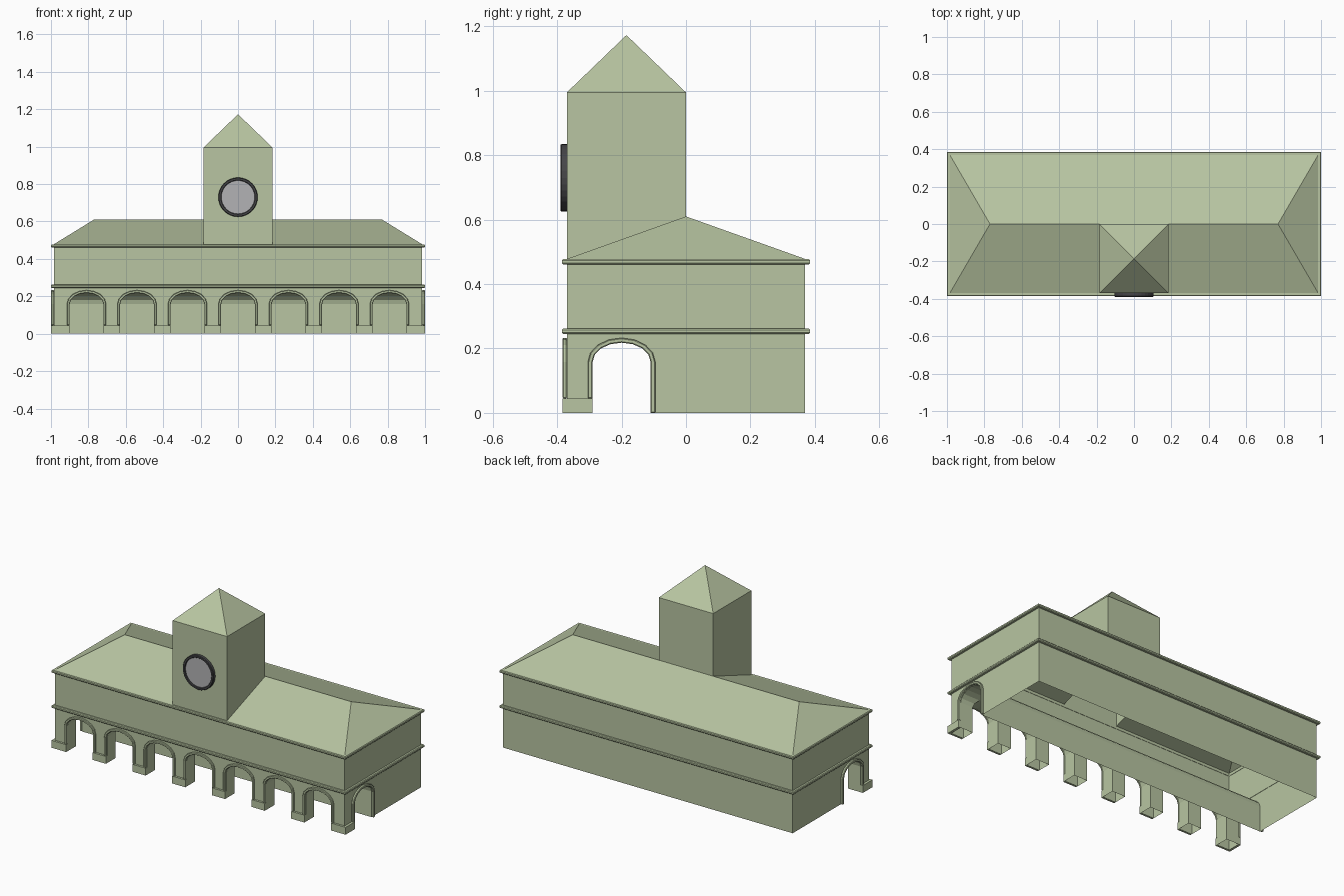
import bpy, bmesh, math
from mathutils import Vector

if "Cube" in bpy.data.objects:
    bpy.data.objects.remove(bpy.data.objects["Cube"])


def material(name, rgb):
    m = bpy.data.materials.new(name)
    m.diffuse_color = (*rgb, 1)
    m.use_nodes = True
    m.node_tree.nodes["Principled BSDF"].inputs["Base Color"].default_value = m.diffuse_color
    return m


GREEN = material("pale_green", (0.48, 0.56, 0.36))
DARK = material("dark_rim", (0.06, 0.06, 0.065))
LIGHT = material("light_dial", (0.45, 0.45, 0.46))


def finish(name, bm, mat=GREEN):
    bmesh.ops.recalc_face_normals(bm, faces=bm.faces)
    me = bpy.data.meshes.new(name)
    bm.to_mesh(me)
    bm.free()
    me.materials.append(mat)
    ob = bpy.data.objects.new(name, me)
    bpy.context.collection.objects.link(ob)
    return ob


def from_faces(name, verts, faces):
    bm = bmesh.new()
    vs = [bm.verts.new(v) for v in verts]
    for f in faces:
        bm.faces.new([vs[i] for i in f])
    return finish(name, bm)


def prism(name, pts, axis, a, b, mat=GREEN):
    """Extrude a (u, z) outline along x or y from a to b."""
    bm = bmesh.new()
    vs = [bm.verts.new((a, u, z) if axis == "x" else (u, a, z)) for u, z in pts]
    face = bm.faces.new(vs)
    new = bmesh.ops.extrude_face_region(bm, geom=[face])["geom"]
    d = Vector((b - a, 0, 0)) if axis == "x" else Vector((0, b - a, 0))
    bmesh.ops.translate(bm, vec=d, verts=[g for g in new if isinstance(g, bmesh.types.BMVert)])
    return finish(name, bm, mat)


def rect(u0, u1, z0, z1):
    return [(u0, z0), (u1, z0), (u1, z1), (u0, z1)]


def arch(c, rx, rz, z_left, z_right):
    """Arch outline from left foot over the crown to right foot."""
    curve = [(c - rx * math.cos(math.pi * i / 8), SPRING + rz * math.sin(math.pi * i / 8))
             for i in range(9)]
    return [(c - rx, z_left)] + curve + [(c + rx, z_right)]


W, D, OUT = 0.985, 0.37, 0.013      # half width, half depth, trim projection
EAVE, RIDGE, SPRING = 0.478, 0.61, 0.158
RI, RO, BASE, SIDE_Y = 0.09, 0.105, 0.045, -0.2
CENTRES = [0.27 * i for i in range(-3, 4)]

# Walls with vaulted arcade cut out of the front
walls = prism("walls", rect(-W, W, 0, EAVE - 0.002), "y", -D, D)
cutters = [prism("passage_cutter", arch(SIDE_Y, RI, 0.06, -0.1, -0.1), "x", -1.2, 1.2)]
cutters += [prism("arch_cutter", arch(c, RI, 0.0597, -0.1, -0.1), "y", -0.5, -0.205) for c in CENTRES]
for c in cutters:
    mod = walls.modifiers.new("cut", "BOOLEAN")
    mod.operation, mod.solver, mod.object = "DIFFERENCE", "EXACT", c
bpy.context.view_layer.update()
cut = bpy.data.meshes.new_from_object(walls.evaluated_get(bpy.context.evaluated_depsgraph_get()))
walls.modifiers.clear()
walls.data = cut
for c in cutters:
    bpy.data.objects.remove(c)

# Open the underside and top of the wall shell
bm = bmesh.new()
bm.from_mesh(cut)
flat = [f for f in bm.faces
        if all(v.co.z < 1e-4 for v in f.verts) or all(v.co.z > EAVE - 0.01 for v in f.verts)]
bmesh.ops.delete(bm, geom=flat, context="FACES")
bm.to_mesh(cut)
bm.free()


# Mouldings running round the building
def moulding(name, z0, z1):
    h = z1 - z0
    prof = [(-0.002, z0), (0.011, z0), (0.015, z0 + h * 0.25), (0.015, z0 + h * 0.75),
            (0.011, z1), (-0.002, z1)]
    bm = bmesh.new()
    rings = [[bm.verts.new((sx * (W + o), sy * (D + o), z)) for o, z in prof]
             for sx, sy in ((-1, -1), (1, -1), (1, 1), (-1, 1))]
    for i in range(4):
        a, b = rings[i], rings[(i + 1) % 4]
        for j in range(6):
            k = (j + 1) % 6
            bm.faces.new((a[j], a[k], b[k], b[j]))
    finish(name, bm)


moulding("string_course", 0.245, 0.262)
moulding("cornice", 0.461, EAVE)


# Raised arch surrounds
def surround(name, c, axis, a, b, z_right):
    pts = arch(c, RO, 0.075, BASE, z_right) + arch(c, RI, 0.06, BASE, z_right)[::-1]
    ob = prism(name, pts, axis, a, b)
    mod = ob.modifiers.new("soft_edge", "BEVEL")
    mod.width, mod.segments = 0.003, 1


for c in CENTRES:
    surround("front_arch_trim", c, "y", -D - OUT, -D, BASE)
for s in (-1, 1):
    surround("side_arch_trim", SIDE_Y, "x", s * W, s * (W + 0.015), 0)

# Pier plinths, with the corner ones wrapping round
for a, b in zip(CENTRES, CENTRES[1:]):
    prism("pier_base", rect(a + RI, b - RI, 0, BASE), "y", -D - OUT, -D)
for s in (-1, 1):
    prism("corner_base_front", rect(s * (0.81 + RI), s * W, 0, BASE), "y", -D - OUT, -D)
    prism("corner_base_side", rect(-D - OUT, SIDE_Y - RI, 0, BASE), "x", s * W, s * (W + 0.015))

# Hipped roof, open under the tower
T, R = 0.185, 0.77
from_faces("roof",
           [(-W, -D, EAVE), (W, -D, EAVE), (W, D, EAVE), (-W, D, EAVE),
            (-R, 0, RIDGE), (R, 0, RIDGE),
            (-T, -D, EAVE), (-T, 0, RIDGE), (T, -D, EAVE), (T, 0, RIDGE)],
           [(0, 6, 7, 4), (8, 1, 5, 9), (1, 2, 5), (2, 3, 4, 7, 9, 5), (3, 0, 4)])

# Clock tower with pyramid cap
TOP = 0.995
from_faces("tower",
           [(-T, -D, EAVE), (T, -D, EAVE), (T, 0, RIDGE), (-T, 0, RIDGE),
            (-T, -D, TOP), (T, -D, TOP), (T, 0, TOP), (-T, 0, TOP), (0, -T, 1.173)],
           [(i, (i + 1) % 4, (i + 1) % 4 + 4, i + 4) for i in range(4)]
           + [(i + 4, (i + 1) % 4 + 4, 8) for i in range(4)])

# Clock rim: lathed profile of (radius, y), and its dial
N, CZ = 32, 0.73
prof = [(0.105, -D), (0.105, -0.386), (0.102, -0.39), (0.092, -0.39), (0.089, -0.386), (0.089, -D)]
bm = bmesh.new()
rings = [[bm.verts.new((r * math.cos(2 * math.pi * i / N), y, CZ + r * math.sin(2 * math.pi * i / N)))
          for r, y in prof] for i in range(N)]
for i in range(N):
    a, b = rings[i], rings[(i + 1) % N]
    for j in range(len(prof)):
        k = (j + 1) % len(prof)
        bm.faces.new((a[j], a[k], b[k], b[j]))
finish("clock_rim", bm, DARK)
prism("clock_dial", [(0.09 * math.cos(2 * math.pi * i / N), CZ + 0.09 * math.sin(2 * math.pi * i / N))
                     for i in range(N)], "y", -D, -0.382, LIGHT)
